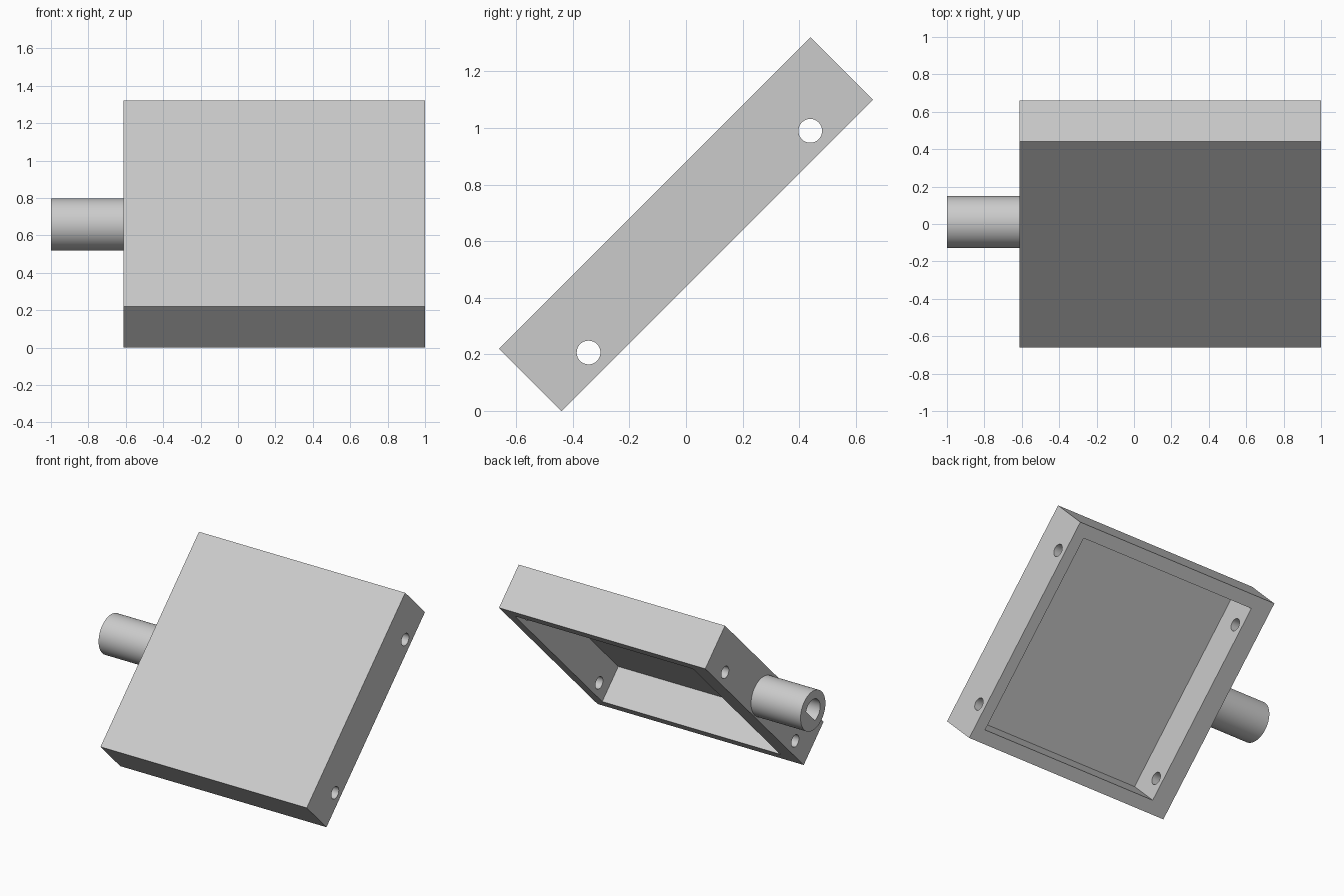
import bpy
import math
from mathutils import Matrix

old = bpy.data.objects.get("Cube")
if old:
    bpy.data.objects.remove(old, do_unlink=True)

# Single material
grey = bpy.data.materials.new("light_grey")
grey.use_nodes = True
colour = (0.6, 0.6, 0.6, 1)
grey.diffuse_color = colour
grey.node_tree.nodes["Principled BSDF"].inputs["Base Color"].default_value = colour

# The whole model is tilted: local y runs up the slope, local z is the closed face
TILT = Matrix.Translation((0, 0, 0.66)) @ Matrix.Rotation(math.radians(45), 4, "X")
LEFT, RIGHT = 1.0, -0.613
HALF_LEN, HALF_THICK = 0.778, 0.156


def finish(name, local):
    ob = bpy.context.object
    ob.name = name
    ob.data.transform(local)
    ob.matrix_world = TILT
    ob.data.materials.append(grey)
    return ob


def box(name, x, y, z):
    bpy.ops.mesh.primitive_cube_add(size=1)
    centre = Matrix.Translation([(a + b) / 2 for a, b in (x, y, z)])
    size = Matrix.Diagonal([b - a for a, b in (x, y, z)] + [1])
    return finish(name, centre @ size)


def rod(name, x, y, z, radius, sides=64):
    bpy.ops.mesh.primitive_cylinder_add(vertices=sides, radius=radius, depth=x[1] - x[0])
    centre = Matrix.Translation(((x[0] + x[1]) / 2, y, z))
    return finish(name, centre @ Matrix.Rotation(math.pi / 2, 4, "Y"))


def cut(target, cutter):
    mod = target.modifiers.new("cut", "BOOLEAN")
    mod.operation = "DIFFERENCE"
    mod.solver = "EXACT"
    mod.object = cutter
    bpy.context.view_layer.update()
    bpy.ops.object.select_all(action="DESELECT")
    target.select_set(True)
    bpy.context.view_layer.objects.active = target
    bpy.ops.object.modifier_apply(modifier=mod.name)
    bpy.data.objects.remove(cutter, do_unlink=True)


def smooth(ob):
    bpy.ops.object.select_all(action="DESELECT")
    ob.select_set(True)
    bpy.context.view_layer.objects.active = ob
    bpy.ops.object.shade_smooth_by_angle(angle=math.radians(30))


# Tray: block hollowed from its underside, with a thicker wall at the tube end
tray = box("tray", (RIGHT, LEFT), (-HALF_LEN, HALF_LEN), (-HALF_THICK, HALF_THICK))
cut(tray, box("cavity_cutter", (RIGHT + 0.14, LEFT - 0.08),
              (0.087 - HALF_LEN, HALF_LEN - 0.087), (-0.3, HALF_THICK - 0.058)))

# Two cross holes through both end walls
for y in (-0.564, 0.544):
    cut(tray, rod("hole_cutter", (-0.8, 1.2), y, -0.077, 0.042, 32))
smooth(tray)

# Tube with a D-shaped blind bore
tube_y, tube_z = 0.006, -0.008
tube = rod("tube", (-1.0, RIGHT), tube_y, tube_z, 0.139)
bore = rod("bore_cutter", (-1.1, RIGHT - 0.005), tube_y, tube_z, 0.08, 48)
cut(bore, box("flat_cutter", (-1.2, -0.5), (-0.2, 0.2), (-0.3, tube_z - 0.04)))
cut(tube, bore)
smooth(tube)
